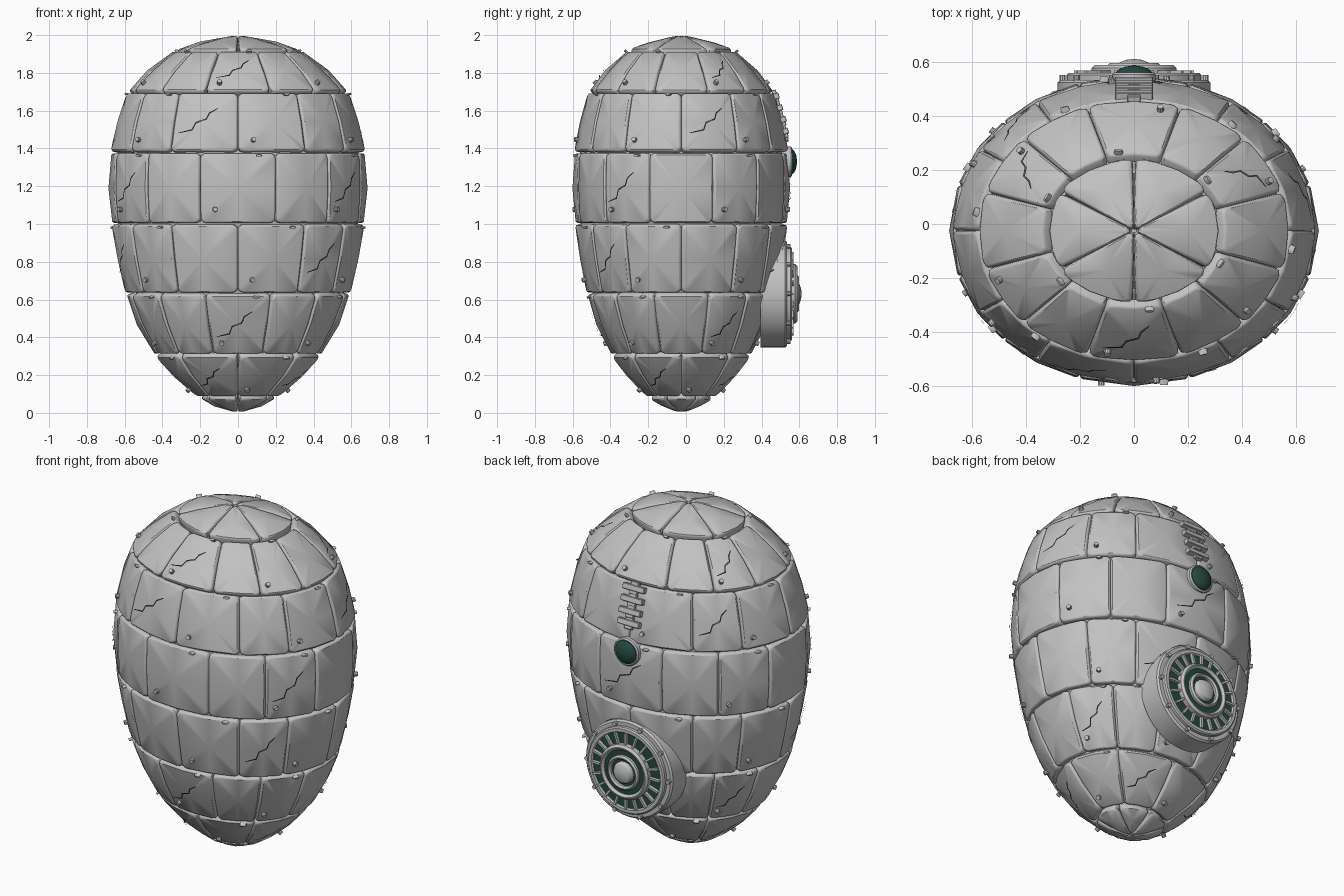
import bpy, bmesh
from math import sin, cos, pi, radians
from mathutils import Vector, Matrix

cube = bpy.data.objects.get("Cube")
if cube:
    bpy.data.objects.remove(cube)


def material(name, rgb):
    m = bpy.data.materials.new(name)
    m.use_nodes = True
    m.diffuse_color = (*rgb, 1)
    m.node_tree.nodes["Principled BSDF"].inputs["Base Color"].default_value = (*rgb, 1)
    return m


STONE = material("stone grey", (0.54, 0.54, 0.54))
GREEN = material("dark green", (0.017, 0.068, 0.053))
DARK = material("crack grey", (0.09, 0.09, 0.09))


def finish(bm, name, mat, angle=30):
    bmesh.ops.recalc_face_normals(bm, faces=bm.faces[:])
    me = bpy.data.meshes.new(name)
    bm.to_mesh(me)
    bm.free()
    me.materials.append(mat)
    ob = bpy.data.objects.new(name, me)
    bpy.context.collection.objects.link(ob)
    bpy.ops.object.select_all(action='DESELECT')
    ob.select_set(True)
    bpy.context.view_layer.objects.active = ob
    bpy.ops.object.shade_smooth_by_angle(angle=radians(angle))
    return ob


# Egg shape: radius by height, squashed front to back
PROFILE = [(0, 0), (.03, .12), (.08, .205), (.19, .345), (.305, .44), (.465, .535), (.63, .595),
           (.815, .64), (1, .67), (1.19, .686), (1.38, .675), (1.54, .642), (1.7, .585),
           (1.82, .475), (1.92, .335), (1.975, .18), (2, 0)]
SQUASH, Y0 = .84, -.025


def egg(t, z, shrink=1.0):
    """Point at angle t (degrees from the front) and height z."""
    r = 0
    for (z0, r0), (z1, r1) in zip(PROFILE, PROFILE[1:]):
        if z0 <= z <= z1:
            r = r0 + (r1 - r0) * (z - z0) / (z1 - z0)
    a = radians(t + 2.7 * sin(radians(4 * t)))
    return Vector((r * shrink * sin(a), Y0 - r * shrink * SQUASH * cos(a), z))


class Panel:
    """Four corners on the egg, bowed edges and a raised middle."""
    BOW = .8

    def __init__(self, t0, t1, z0, z1):
        tm, zm = (t0 + t1) / 2, (z0 + z1) / 2
        self.c = a, b, c, d = [egg(t0, z0), egg(t1, z0), egg(t1, z1), egg(t0, z1)]
        self.n = (c - a).cross(d - b).normalized()
        self.w = ((b - a).length + (c - d).length) / 2
        self.h = ((d + c) - (a + b)).length / 2
        # How far each edge middle stands out from its chord
        self.bows = [(egg(*mid) - (p + q) / 2) * self.BOW for mid, p, q in
                     (((tm, z0), a, b), ((tm, z1), d, c), ((t0, zm), a, d), ((t1, zm), b, c))]
        self.rise = 0
        self.rise = (egg(tm, zm) - self.at(0, 0)).dot(self.n)

    def at(self, u, v, lift=0.0):
        a, b, c, d = self.c
        s, t = (u + 1) / 2, (v + 1) / 2
        low, high, left, right = self.bows
        bow = low.lerp(high, t) * (1 - u * u) + left.lerp(right, s) * (1 - v * v)
        rise = self.rise * (1 - max(abs(u), abs(v)))
        return a.lerp(b, s).lerp(d.lerp(c, s), t) + bow + self.n * (rise + lift)

    def outline(self, inset, lift, radius=.025):
        pts = []
        hw, hh = self.w / 2, self.h / 2
        for k, (sx, sy) in enumerate([(1, 1), (-1, 1), (-1, -1), (1, -1)]):
            for j in range(4):
                a = (k + j / 3) * pi / 2
                x = sx * (hw - inset - radius) + radius * cos(a)
                y = sy * (hh - inset - radius) + radius * sin(a)
                pts.append(self.at(x / hw, y / hh, lift))
            # Middle of the following edge
            m = (k + 1) * pi / 2
            pts.append(self.at(cos(m) * (1 - inset / hw), sin(m) * (1 - inset / hh), lift))
        return pts

    def build(self, bm):
        rings = [[bm.verts.new(p) for p in self.outline(i, l)]
                 for i, l in ((.004, -.04), (.004, -.009), (.007, -.003), (.012, 0))]
        n = len(rings[0])
        for r0, r1 in zip(rings, rings[1:]):
            for i in range(n):
                bm.faces.new((r0[i], r0[(i + 1) % n], r1[(i + 1) % n], r1[i]))
        top = bm.verts.new(self.at(0, 0))
        for i in range(n):
            bm.faces.new((rings[-1][i], rings[-1][(i + 1) % n], top))

    def stud(self, bm, u, v, wide=1.0, tall=1.0):
        m = (Matrix.Translation(self.at(u, v, .004)) @ self.n.to_track_quat('Z', 'Y').to_matrix().to_4x4()
             @ Matrix.Diagonal((wide, tall, 1, 1)))
        bmesh.ops.create_cone(bm, cap_ends=True, segments=10, radius1=.014, radius2=.012,
                              depth=.022, matrix=m)

    def crack(self, bm):
        path = [(-.75, -.38), (-.3, -.28), (-.2, -.04), (.12, .08), (.2, .28), (.45, .45)]
        prev = None
        for k, (u, v) in enumerate(path):
            half = .0035 if 0 < k < len(path) - 1 else .0015
            dv, du = half / self.h * 2, half / self.w * 2
            pair = [bm.verts.new(self.at(u - du * .6, v + dv, .007)),
                    bm.verts.new(self.at(u + du * .6, v - dv, .007))]
            if prev:
                bm.faces.new((prev[0], prev[1], pair[1], pair[0]))
            prev = pair


# Inner core seen through the gaps
bm = bmesh.new()
rows = []
for z, r in PROFILE[1:-1]:
    rows.append([bm.verts.new(egg(i * 7.5, z, .95)) for i in range(48)])
    for v in rows[-1]:
        v.co.z = 1 + (z - 1) * .95
for r0, r1 in zip(rows, rows[1:]):
    for i in range(48):
        bm.faces.new((r0[i], r0[(i + 1) % 48], r1[(i + 1) % 48], r1[i]))
bm.faces.new(rows[0])
bm.faces.new(rows[-1])
finish(bm, "inner_core", STONE)

# Rows: name, bottom, top, panel count, first centre in steps, first crack, crack spacing
ROWS = [("bottom_cap", 0, .08, 6, .5, None, 1),
        ("panel_row_1", .08, .305, 8, .5, 1, 2),
        ("panel_row_2", .305, .63, 12, 0, 0, 4),
        ("panel_row_3", .63, 1, 12, .5, 1, 4),
        ("panel_row_4", 1, 1.38, 12, 0, 2, 4),
        ("panel_row_5", 1.38, 1.7, 12, .5, 3, 4),
        ("panel_row_6", 1.7, 1.92, 12, 0, 0, 4),
        ("top_cap", 1.92, 2, 6, .5, None, 1)]
studs, cracks = bmesh.new(), bmesh.new()
for name, z0, z1, count, shift, first, gap in ROWS:
    bm = bmesh.new()
    step = 360 / count
    for i in range(count):
        mid = (i + shift) * step
        p = Panel(mid - step / 2, mid + step / 2, z0 + .002, z1 - .002)
        p.build(bm)
        if first is None:
            continue
        if i % 2 == 0:
            p.stud(studs, -.6, -.6)
            p.stud(studs, .55, .92, 1.3, .5)
        if i % gap == first % gap:
            p.crack(cracks)
    finish(bm, name, STONE)
finish(studs, "panel_studs", STONE)
finish(cracks, "panel_cracks", DARK)


def lathe(name, z, profile, mat, segments=48):
    """Turn (radius, y) points about an axis along y at height z."""
    bm = bmesh.new()
    rings = [[bm.verts.new((r * cos(2 * pi * i / segments), y, z + r * sin(2 * pi * i / segments)))
              for i in range(segments)] for r, y in profile]
    for r0, r1 in zip(rings, rings[1:]):
        for i in range(segments):
            j = (i + 1) % segments
            bm.faces.new((r0[i], r0[j], r1[j], r1[i]))
    bm.faces.new(rings[0])
    bm.faces.new(rings[-1])
    return finish(bm, name, mat)


def ring(name, z, inner, outer, y0, y1, mat=STONE, b=.007):
    return lathe(name, z, [(inner, y0), (outer, y0), (outer, y1 - b), (outer - b, y1),
                           (inner + b, y1), (inner, y1 - b), (inner, y0 + .001)], mat)


# Round port low on the back
PZ = .63
lathe("port_drum", PZ, [(.283, .395), (.283, .525), (.273, .535), (.1, .535)], STONE)
ring("port_rim", PZ, .218, .25, .5, .56)
lathe("port_green_disc", PZ, [(.222, .5), (.222, .55), (.01, .55)], GREEN)
ring("port_middle_ring", PZ, .128, .158, .5, .59, b=.012)
lathe("port_inner_disc", PZ, [(.13, .5), (.13, .574), (.01, .574)], GREEN)
ring("port_inner_ring", PZ, .078, .1, .5, .597, b=.009)
lathe("port_knob", PZ, [(.062, .55), (.062, .585), (.052, .6), (.03, .609), (.005, .612)], STONE)

spokes, bolts = bmesh.new(), bmesh.new()
for i in range(20):
    turn = Matrix.Translation((0, 0, PZ)) @ Matrix.Rotation(i * pi / 10, 4, 'Y')
    bmesh.ops.create_cube(spokes, size=1, matrix=turn @ Matrix.Translation((.19, .552, 0))
                          @ Matrix.Diagonal((.066, .034, .012, 1)))
    if i % 2 == 0:
        bmesh.ops.create_cone(bolts, cap_ends=True, segments=10, radius1=.012, radius2=.012, depth=.04,
                              matrix=turn @ Matrix.Translation((.265, .532, 0)) @ Matrix.Rotation(pi / 2, 4, 'X'))
finish(spokes, "port_spokes", STONE)
finish(bolts, "port_bolts", STONE)

# Small lens above the port
ring("lens_ring", 1.33, .064, .08, .48, .562)
lathe("lens", 1.33, [(.067, .5), (.067, .562), (.056, .574), (.036, .583), (.005, .588)], GREEN, 32)

# Stacked bars above the lens, joined by a spine
bm = bmesh.new()
for k in range(4):
    z = 1.49 + k * .062
    place = Matrix.Translation((0, egg(180, z).y, z)) @ Matrix.Rotation(radians(18), 4, 'X')
    bmesh.ops.create_cube(bm, size=1, matrix=place @ Matrix.Diagonal((.14, .04, .032, 1)))
    bmesh.ops.create_cube(bm, size=1, matrix=place @ Matrix.Diagonal((.05, .024, .07, 1)))
bmesh.ops.bevel(bm, geom=bm.edges[:], offset=.003, segments=1, affect='EDGES')
finish(bm, "back_bars", STONE)
